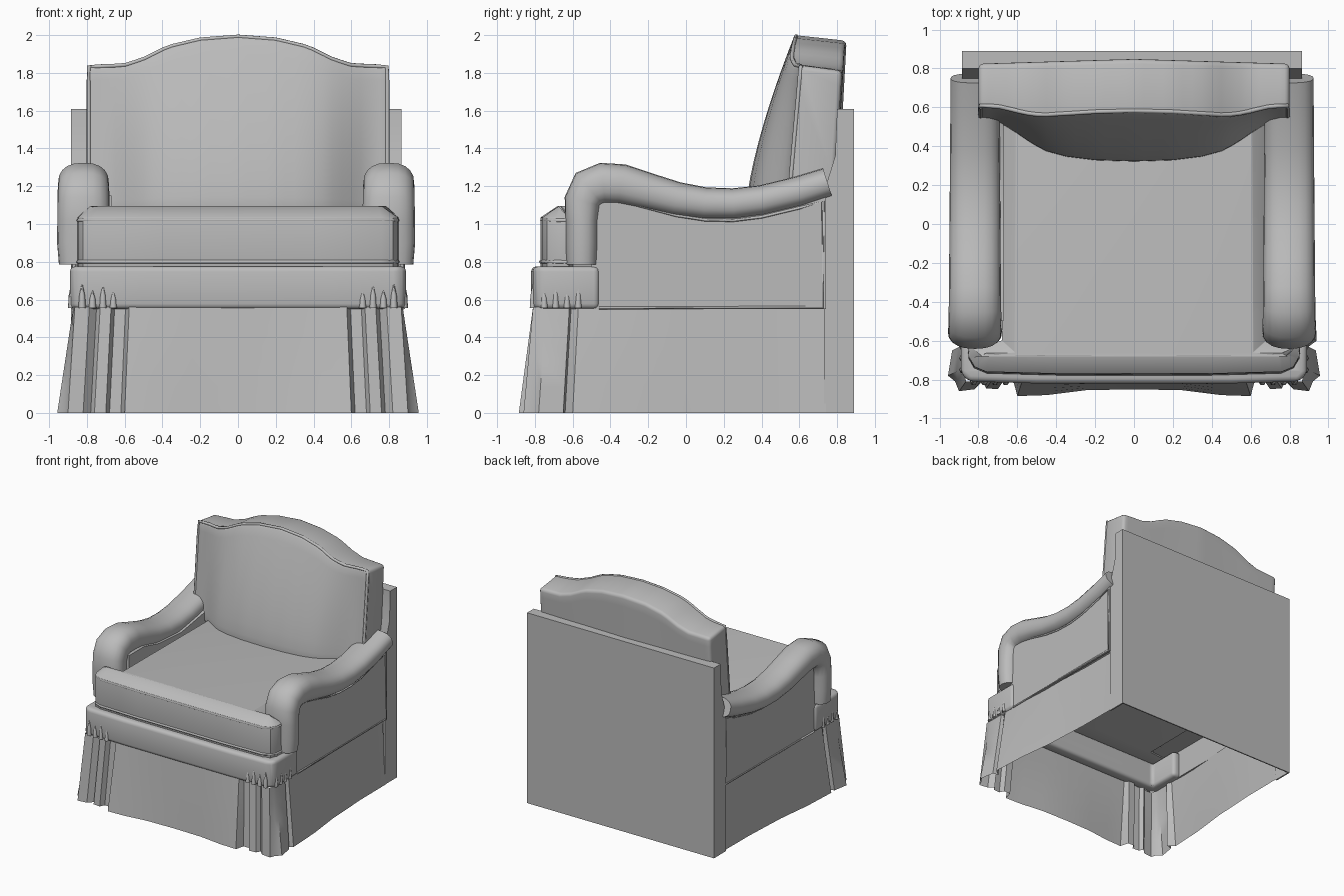
import bpy, bmesh, math
from mathutils import Vector

cube = bpy.data.objects.get("Cube")
if cube:
    bpy.data.objects.remove(cube)

fabric = bpy.data.materials.new("grey_fabric")
fabric.use_nodes = True
GREY = (0.5, 0.5, 0.5, 1)
fabric.diffuse_color = GREY
fabric.node_tree.nodes["Principled BSDF"].inputs["Base Color"].default_value = GREY


def finish(name, bm, bevel=0, segments=3, angle=35):
    """Turn a bmesh into an object, round its edges and shade it."""
    bmesh.ops.recalc_face_normals(bm, faces=bm.faces)
    mesh = bpy.data.meshes.new(name)
    bm.to_mesh(mesh)
    bm.free()
    mesh.materials.append(fabric)
    obj = bpy.data.objects.new(name, mesh)
    bpy.context.collection.objects.link(obj)
    bpy.ops.object.select_all(action='DESELECT')
    obj.select_set(True)
    bpy.context.view_layer.objects.active = obj
    if bevel:
        mod = obj.modifiers.new("rounding", 'BEVEL')
        mod.width, mod.segments = bevel, segments
        mod.limit_method, mod.angle_limit = 'ANGLE', math.radians(40)
        bpy.ops.object.modifier_apply(modifier=mod.name)
    bpy.ops.object.shade_smooth_by_angle(angle=math.radians(angle))
    return obj


def loft(rings, closed=True):
    """Skin a row of point rings; closed rings get end caps."""
    bm = bmesh.new()
    rows = [[bm.verts.new(p) for p in ring] for ring in rings]
    n = len(rows[0])
    for a, b in zip(rows, rows[1:]):
        for i in range(n if closed else n - 1):
            j = (i + 1) % n
            bm.faces.new((a[i], a[j], b[j], b[i]))
    if closed:
        bm.faces.new(rows[0])
        bm.faces.new(rows[-1])
    return bm


def prism(outline, lo, hi, axis='Z'):
    """Extrude an outline up z, or a (y, z) side profile along x."""
    def place(p, h):
        return (p[0], p[1], h) if axis == 'Z' else (h, p[0], p[1])
    return loft([[place(p, lo) for p in outline], [place(p, hi) for p in outline]])


def box(name, x0, x1, y0, y1, z0, z1):
    outline = [(x0, y0), (x1, y0), (x1, y1), (x0, y1)]
    return finish(name, prism(outline, z0, z1))


def mirrored(half):
    """Complete an outline given from its middle to its left end."""
    return [(-x, y) for x, y in reversed(half) if x > 0] + list(half)


def interp(table, v):
    for (a, fa), (b, fb) in zip(table, table[1:]):
        if v <= b:
            return fa + (fb - fa) * (v - a) / (b - a)
    return table[-1][1]


def piping(name, points, radius=0.011):
    """Thin welt cord along a path."""
    rings = []
    pts = [Vector(p) for p in points]
    for i, p in enumerate(pts):
        t = (pts[min(i + 1, len(pts) - 1)] - pts[max(i - 1, 0)]).normalized()
        u = t.cross(Vector((0.3, 0.8, 0.5))).normalized()
        v = t.cross(u)
        rings.append([p + radius * (u * math.cos(k * math.pi / 3) + v * math.sin(k * math.pi / 3))
                      for k in range(6)])
    return finish(name, loft(rings), angle=80)


# Back panel: thick above the seat, an open shell below
back_profile = [(0.73, 0.78), (0.88, 0.78), (0.88, 1.61), (0.8, 1.61), (0.79, 1.36), (0.74, 1.2)]
finish("back_frame", prism(back_profile, -0.885, 0.865, 'X'))
box("back_panel", -0.885, 0.865, 0.88, 0.89, 0, 1.61)
for label, s in (("left", 1), ("right", -1)):
    x0, x1 = sorted((s * 0.863 - 0.01, s * 0.875 - 0.01))
    box(label + "_back_post", x0, x1, 0.73, 0.88, 0, 0.78)

# Seat cushion: T-shaped, with a crowned top
cushion_half = [(0, -0.77), (0.4, -0.77), (0.76, -0.76), (0.82, -0.735), (0.845, -0.69),
                (0.85, -0.62), (0.68, -0.6), (0.67, 0.65)]
cushion = prism(mirrored(cushion_half), 0.772, 1.035)
bmesh.ops.recalc_face_normals(cushion, faces=cushion.faces)
crown = max(cushion.faces, key=lambda f: f.calc_center_median().z)
bmesh.ops.inset_region(cushion, faces=[crown], thickness=0.09, depth=0.06)
finish("seat_cushion", cushion, 0.03)
cord_half = [(x, y) for x, y in cushion_half if y < -0.6]
for label, z, shift in (("top", 1.02, 0.008), ("bottom", 0.8, 0.003)):
    piping("cushion_%s_piping" % label, [(x * 0.995, y + shift, z) for x, y in mirrored(cord_half)])

# Front rail wrapping round the corners
rail_half = [(0, -0.82), (0.5, -0.82), (0.85, -0.81), (0.89, -0.77), (0.89, -0.46)]
rail_inner = [(x * 0.9, max(y, -0.72) if y < -0.5 else y) for x, y in rail_half]
rail_outline = mirrored(rail_half) + mirrored(rail_inner)[::-1]
finish("front_rail", prism(rail_outline, 0.55, 0.776), 0.03)


# Gathered folds at the rail corners
def fold(name, x, y, height):
    rings = [[(x + r * math.cos(k * math.pi / 3), y + r * math.sin(k * math.pi / 3), z)
              for k in range(6)] for z, r in ((0.555, 0.02), (0.56 + height / 2, 0.016), (0.56 + height, 0.003))]
    finish(name, loft(rings), angle=60)


for label, s in (("left", 1), ("right", -1)):
    for i in range(4):
        fold("%s_front_fold_%d" % (label, i), s * (0.66 + 0.055 * i), -0.81, 0.09 + 0.03 * (i % 2))
        fold("%s_side_fold_%d" % (label, i), s * 0.88, -0.75 + 0.06 * i, 0.1 + 0.03 * (i % 2))

# Arms
spine = [(-0.55, 0.785, 0.085), (-0.55, 0.9, 0.09), (-0.55, 1.02, 0.09), (-0.545, 1.12, 0.1),
         (-0.51, 1.185, 0.113), (-0.44, 1.212, 0.113), (-0.34, 1.207, 0.11), (-0.2, 1.17, 0.1),
         (-0.05, 1.13, 0.093), (0.1, 1.107, 0.087), (0.25, 1.104, 0.085), (0.4, 1.122, 0.083),
         (0.6, 1.17, 0.083), (0.75, 1.218, 0.08)]
under = [(0.74, 1.2), (0.5, 1.13), (0.2, 1.08), (-0.1, 1.1), (-0.3, 1.15), (-0.5, 1.15)]
SIDES = 20


def power(v, e):
    return math.copysign(abs(v) ** e, v)


for label, s in (("left", 1), ("right", -1)):
    rings = []
    for i, (y, z, half) in enumerate(spine):
        a, b = spine[max(i - 1, 0)], spine[min(i + 1, len(spine) - 1)]
        t = Vector((b[0] - a[0], b[1] - a[1])).normalized()
        ring = []
        width = 0.13 if i == 0 else 0.141 - 0.0012 * i
        for k in range(SIDES):
            ang = math.tau * k / SIDES
            n = half * power(math.sin(ang), 0.82)
            ring.append((s * (0.808 + width * power(math.cos(ang), 0.82)) - 0.01,
                         y - t.y * n, z + t.x * n))
        rings.append(ring)
    finish(label + "_arm_roll", loft(rings), angle=50)

    # Upholstered arm body and the outer panel under it
    edges = sorted((s * 0.67, s * 0.875))
    body = [(-0.5, 0.785), (0.74, 0.785)] + under
    finish(label + "_arm_body", prism(body, edges[0], edges[1], 'X'))
    outer = sorted((s * 0.86, s * 0.875))
    box(label + "_side_panel", outer[0], outer[1], -0.5, 0.74, 0.55, 0.785)
    piping(label + "_arm_welt", [(s * 0.876, y, z - 0.085) for y, z, h in spine[6:-1]]
           + [(s * 0.876, 0.725, 1.12), (s * 0.876, 0.725, 0.56), (s * 0.876, -0.46, 0.555)], 0.008)

# Back cushion with a humped top and a bowed front
crest = [(0, 2.0), (0.2, 1.985), (0.37, 1.945), (0.5, 1.88), (0.6, 1.848), (0.81, 1.84)]
bow = [(0, 0), (0.2, 0.03), (0.35, 0.12), (0.45, 0.25), (0.52, 0.42), (0.6, 0.68),
       (0.68, 0.93), (0.74, 1), (0.81, 1)]
BASE, ROWS = 1.05, 10


def front_point(x, t):
    z = BASE + (interp(crest, abs(x)) - BASE) * t
    mid = 0.32 + 0.255 * max(0, (z - 1.1) / 0.9) ** 1.4
    return Vector((x, mid + (0.53 + 0.07 * t - mid) * interp(bow, abs(x)), z))


def back_point(x, t):
    z = BASE + (interp(crest, abs(x)) - 0.03 - BASE) * t
    return Vector((x, 0.8 + 0.05 * t - 0.03 * abs(x), z))


columns = [-0.8 + 1.6 * i / 32 for i in range(33)]
rings = [[front_point(x, r / ROWS) for r in range(ROWS + 1)]
         + [back_point(x, r / ROWS) for r in range(ROWS, -1, -1)] for x in columns]
finish("back_cushion", loft(rings), 0.025)
inset = Vector((0, 0.008, -0.008))
side = [front_point(0.79, r / ROWS) + inset for r in range(2, ROWS)]
top = [front_point(x * 0.985, 1) + inset for x in columns]
flip = [Vector((-p.x, p.y, p.z)) for p in side]
piping("back_cushion_piping", flip + top + side[::-1], 0.012)

# Skirt: flared sheet with box pleats at the front corners
hem = [(0, -0.85), (0.25, -0.855), (0.45, -0.88), (0.6, -0.885), (0.62, -0.81), (0.68, -0.81),
       (0.7, -0.85), (0.76, -0.845), (0.78, -0.81), (0.82, -0.85), (0.9, -0.86), (0.92, -0.81),
       (0.957, -0.78), (0.935, -0.65), (0.885, -0.64), (0.94, -0.6), (0.925, -0.3), (0.89, 0),
       (0.87, 0.4), (0.868, 0.74)]


def waist(p):
    """Pull a hem point in to the gathered top edge."""
    x, y = p
    return (math.copysign(min(abs(x) * 0.96, 0.872), x), max(y * 0.95, -0.81) if y < -0.5 else y)


hem_line = mirrored(hem)
rings = []
for k in range(5):
    t = k / 4
    rings.append([(a[0] + (b[0] - a[0]) * t, a[1] + (b[1] - a[1]) * t, 0.56 * (1 - t))
                  for a, b in ((waist(p), p) for p in hem_line)])
finish("skirt", loft(rings, closed=False), angle=30)
